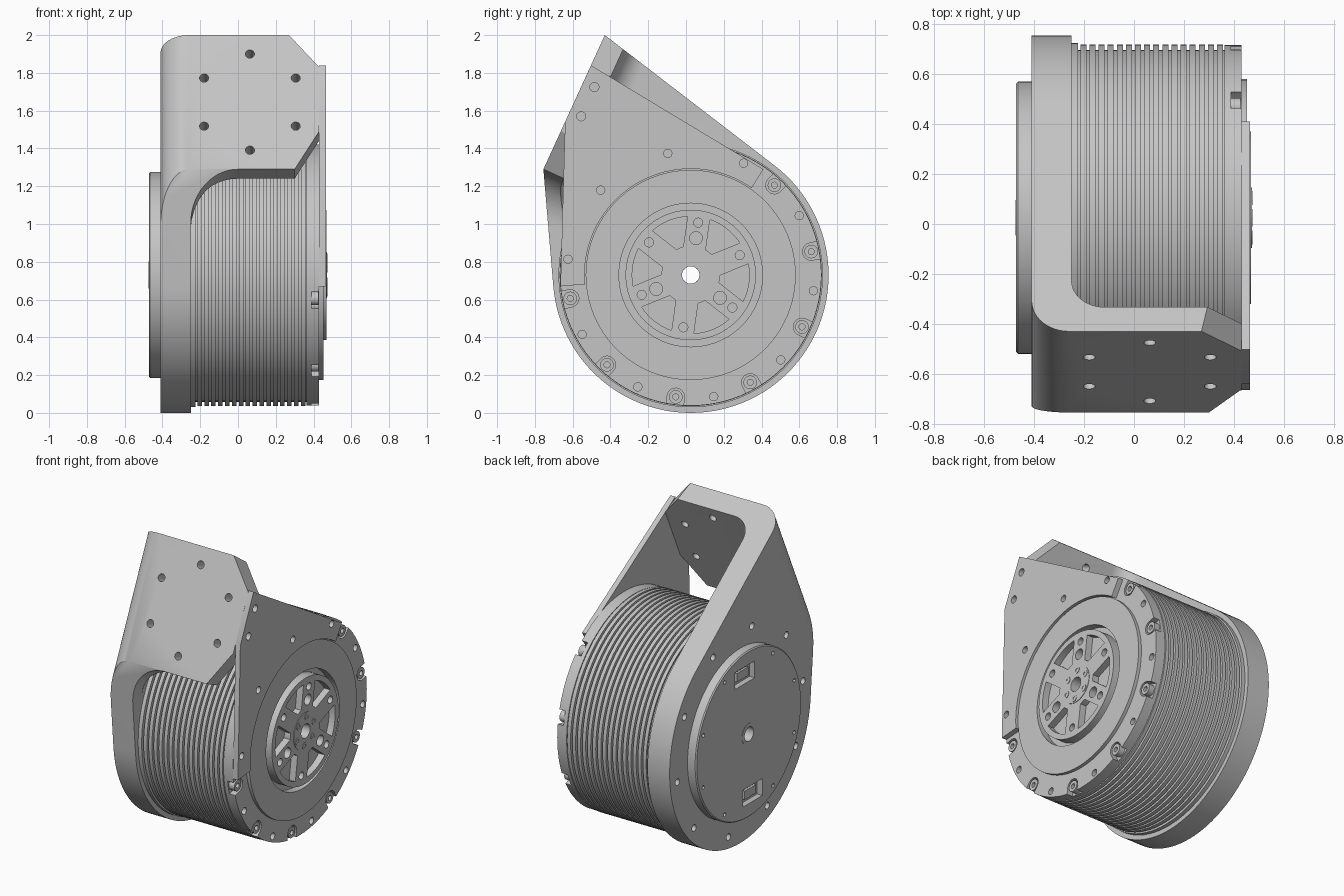
import bpy, bmesh, math
from mathutils import Vector

if "Cube" in bpy.data.objects:
    bpy.data.objects.remove(bpy.data.objects["Cube"])

GREY = bpy.data.materials.new("machined_grey")
GREY.use_nodes = True
GREY.diffuse_color = (0.56, 0.56, 0.56, 1)
GREY.node_tree.nodes["Principled BSDF"].inputs["Base Color"].default_value = (0.56, 0.56, 0.56, 1)

CY, CZ = 0.025, 0.73                     # motor axis, running along x
X, Y, Z = Vector((1, 0, 0)), Vector((0, 1, 0)), Vector((0, 0, 1))
ORIGIN = Vector((0, 0, 0))
SIDE = (ORIGIN, Y, Z)                    # outlines in y, z extruded along x


def arc(cx, cy, r, a0, a1, n):
    return [(cx + r * math.cos(math.radians(a0 + (a1 - a0) * i / n)),
             cy + r * math.sin(math.radians(a0 + (a1 - a0) * i / n))) for i in range(n + 1)]


def circle(cx, cy, r, n=24):
    return arc(cx, cy, r, 0, 360, n)[:-1]


def polar(r, a):
    return CY + r * math.cos(math.radians(a)), CZ + r * math.sin(math.radians(a))


def finish(name, bm):
    bmesh.ops.recalc_face_normals(bm, faces=bm.faces)
    mesh = bpy.data.meshes.new(name)
    bm.to_mesh(mesh)
    bm.free()
    ob = bpy.data.objects.new(name, mesh)
    bpy.context.collection.objects.link(ob)
    shade(ob)
    return ob


def shade(ob):
    ob.data.materials.clear()
    ob.data.materials.append(GREY)
    ob.data.shade_smooth()
    ob.data.set_sharp_from_angle(angle=math.radians(30))


def prism(name, outlines, frame, w0, w1):
    """Extrude outlines drawn in a frame (origin, u, v) along u x v."""
    o, u, v = frame
    w = u.cross(v)
    bm = bmesh.new()
    for pts in outlines:
        a, b = [[bm.verts.new(o + u * p + v * q + w * h) for p, q in pts] for h in (w0, w1)]
        bm.faces.new(a[::-1])
        bm.faces.new(b)
        for i in range(len(pts)):
            j = (i + 1) % len(pts)
            bm.faces.new((a[i], a[j], b[j], b[i]))
    return finish(name, bm)


def lathe(name, profile, centres=((CY, CZ),), n=96):
    """Turn a closed (x, radius) profile around axes parallel to x."""
    bm = bmesh.new()
    for cy, cz in centres:
        rings = []
        for i in range(n):
            a = math.tau * i / n
            rings.append([bm.verts.new((x, cy + r * math.cos(a), cz + r * math.sin(a))) for x, r in profile])
        for i in range(n):
            p, q = rings[i], rings[(i + 1) % n]
            for k in range(len(profile)):
                m = (k + 1) % len(profile)
                bm.faces.new((p[k], p[m], q[m], q[k]))
    return finish(name, bm)


def tube(name, x0, x1, r_in, r_out, **kw):
    return lathe(name, [(x0, r_in), (x0, r_out), (x1, r_out), (x1, r_in)], **kw)


def boolean(ob, tools):
    for tool, op in tools:
        mod = ob.modifiers.new("cut", 'BOOLEAN')
        mod.object, mod.operation, mod.solver = tool, op, 'EXACT'
    dg = bpy.context.evaluated_depsgraph_get()
    mesh = bpy.data.meshes.new_from_object(ob.evaluated_get(dg))
    ob.modifiers.clear()
    ob.data = mesh
    for tool, op in tools:
        bpy.data.objects.remove(tool)
    shade(ob)


def cut(ob, *tools):
    boolean(ob, [(t, 'DIFFERENCE') for t in tools])


# Bracket: bent plate limited by a teardrop outline
low, high = Vector((-0.755, 1.29)), Vector((-0.43, 2.0))
run = (high - low).normalized()
along = Vector((0, run.x, run.y))
inward = Vector((0, run.y, -run.x))
corner = Vector((0, low.x, low.y))
R = 0.73


def tangent_angle(p, sign):
    d = p - Vector((CY, CZ))
    return math.degrees(math.atan2(d.y, d.x) + sign * math.acos(R / d.length))


a_high, a_low = tangent_angle(high, -1), tangent_angle(low, 1)
rim = arc(CY, CZ, R, a_low, a_high + 360, 72)
low_out = Vector(rim[0]).lerp(low, 1.05)
high_out = Vector(rim[-1]).lerp(high, 1.05)
teardrop = prism("teardrop_tool", [rim + [tuple(high_out), tuple(low_out)]], SIDE, -0.6, 0.6)

bend = [(0.43, 0)] + arc(-0.26, 0.15, 0.15, 270, 180, 12) + [(-0.41, 1.9), (-0.25, 1.9)]
bend += arc(-0.12, 0.25, 0.13, 180, 270, 12) + [(0.43, 0.12)]
bracket = prism("bracket", [bend], (corner, X, inward), -1.8, 1.0)
boolean(bracket, [(teardrop, 'INTERSECT')])

FACE = (corner, X, along)
under = [(-0.25, -1.7)] + arc(0, -0.25, 0.25, 180, 90, 14) + [(0.30, 0), (0.5, 0.34), (0.5, -1.7)]
chamfer = [(0.2, 0.863), (0.5, 0.512), (0.5, 0.863)]
mount_holes = [circle(0.063 + 0.28 * math.sin(math.radians(a)), 0.391 + 0.28 * math.cos(math.radians(a)), 0.024)
               for a in range(0, 360, 60)]
cut(bracket, prism("trim_tool", [under, chamfer], FACE, -0.7, 0.1))
cut(bracket, prism("mount_hole_tool", mount_holes, FACE, -0.2, 0.1))

hole_angles = [28.7 + 36 * i for i in range(10)]
rim_holes = [circle(*polar(0.655, a), 0.022, 16) for a in hole_angles]
cut(bracket, prism("rim_hole_tool", rim_holes, SIDE, -0.5, -0.35),
    prism("bore_tool", [circle(CY, CZ, 0.046, 32)], SIDE, -0.5, -0.2))

# Finned motor body
profile = [(-0.25, 0.046), (-0.25, 0.70), (-0.225, 0.70), (-0.225, 0.672)]
for i in range(16):
    x = -0.215 + 0.0365 * i
    profile += [(x, 0.672), (x, 0.694), (x + 0.024, 0.694), (x + 0.024, 0.672)]
profile += [(0.365, 0.672), (0.365, 0.39), (0.40, 0.39), (0.40, 0.046)]
lathe("finned_body", profile)

# Front ring with open notches for the bolts
front_ring = tube("front_ring", 0.362, 0.43, 0.38, 0.692)
bolt_angles = [47 - 36 * i for i in range(7)]
notches = []
for a in bolt_angles:
    cy, cz = polar(0.65, a)
    pts = arc(cy, cz, 0.046, a + 90, a + 270, 12)
    out = Vector((math.cos(math.radians(a)), math.sin(math.radians(a)))) * 0.1
    notches.append(pts + [(pts[-1][0] + out.x, pts[-1][1] + out.y), (pts[0][0] + out.x, pts[0][1] + out.y)])
cut(front_ring, prism("notch_tool", notches, SIDE, 0.388, 0.5),
    prism("ring_hole_tool", rim_holes, SIDE, 0.395, 0.5))
tube("ring_bolts", 0.38, 0.427, 0.016, 0.036, centres=[polar(0.65, a) for a in bolt_angles], n=20)

# Side plate joining the front ring to the bracket face
plate = arc(CY, CZ, 0.562, 55, 185, 48) + [(-0.665, 0.67), (-0.64, 1.541), (-0.503, 1.84), (0.41, 1.29)]
side_plate = prism("side_plate", [plate], SIDE, 0.43, 0.465)
plate_holes = [circle(*polar(0.655, a), 0.022, 16) for a in hole_angles if 60 < a < 180]
plate_holes += [circle(-0.485, 1.725, 0.024, 16), circle(-0.555, 1.57, 0.024, 16)]
cut(side_plate, prism("plate_hole_tool", plate_holes, SIDE, 0.4, 0.5))

# Output rotor: outer face, spoked hub and its bolts
tube("rotor_face", 0.42, 0.452, 0.38, 0.556)
hub = tube("spoked_hub", 0.39, 0.469, 0.046, 0.345)
pockets, arm_holes = [], []
for k in range(6):
    a = 82 + 60 * k
    inner, outer = [30 - math.degrees(math.asin(0.06 / r)) for r in (0.155, 0.31)]
    mid = a + 30
    pockets.append(arc(CY, CZ, 0.155, mid + inner, mid - inner, 4) + arc(CY, CZ, 0.31, mid - outer, mid + outer, 8))
    arm_holes.append(circle(*polar(0.28, a), 0.024, 16))
    if k % 2 == 0:
        arm_holes.append(circle(*polar(0.197, a), 0.034, 20))
cut(hub, prism("pocket_tool", pockets, SIDE, 0.425, 0.5),
    prism("arm_hole_tool", arm_holes, SIDE, 0.42, 0.5))
tube("hub_boss", 0.46, 0.472, 0.046, 0.122)
tube("hub_bolts", 0.46, 0.475, 0.011, 0.022, centres=[polar(0.092, 82 + 60 * k) for k in range(6)], n=16)

# Rear cover with two connector sockets
cover = lathe("rear_cover", [(-0.40, 0.046), (-0.40, 0.545), (-0.465, 0.545), (-0.472, 0.538), (-0.472, 0.046)])
sockets, plugs = [], []
for s in (1, -1):
    y, z = CY + 0.04 * s, CZ + 0.40 * s
    for store, hw, hh in ((sockets, 0.10, 0.055), (plugs, 0.06, 0.028)):
        store.append([(y - hw, z - hh), (y + hw, z - hh), (y + hw, z + hh), (y - hw, z + hh)])
screws = [circle(*polar(0.50, a), 0.013, 12) for a in (20, 60, 120, 160, 200, 240, 300, 340)]
cut(cover, prism("socket_tool", sockets, SIDE, -0.5, -0.435),
    prism("screw_tool", screws, SIDE, -0.5, -0.455))
prism("connectors", plugs, SIDE, -0.44, -0.455)
tube("rear_bushing", -0.474, -0.44, 0.046, 0.072, n=48)
